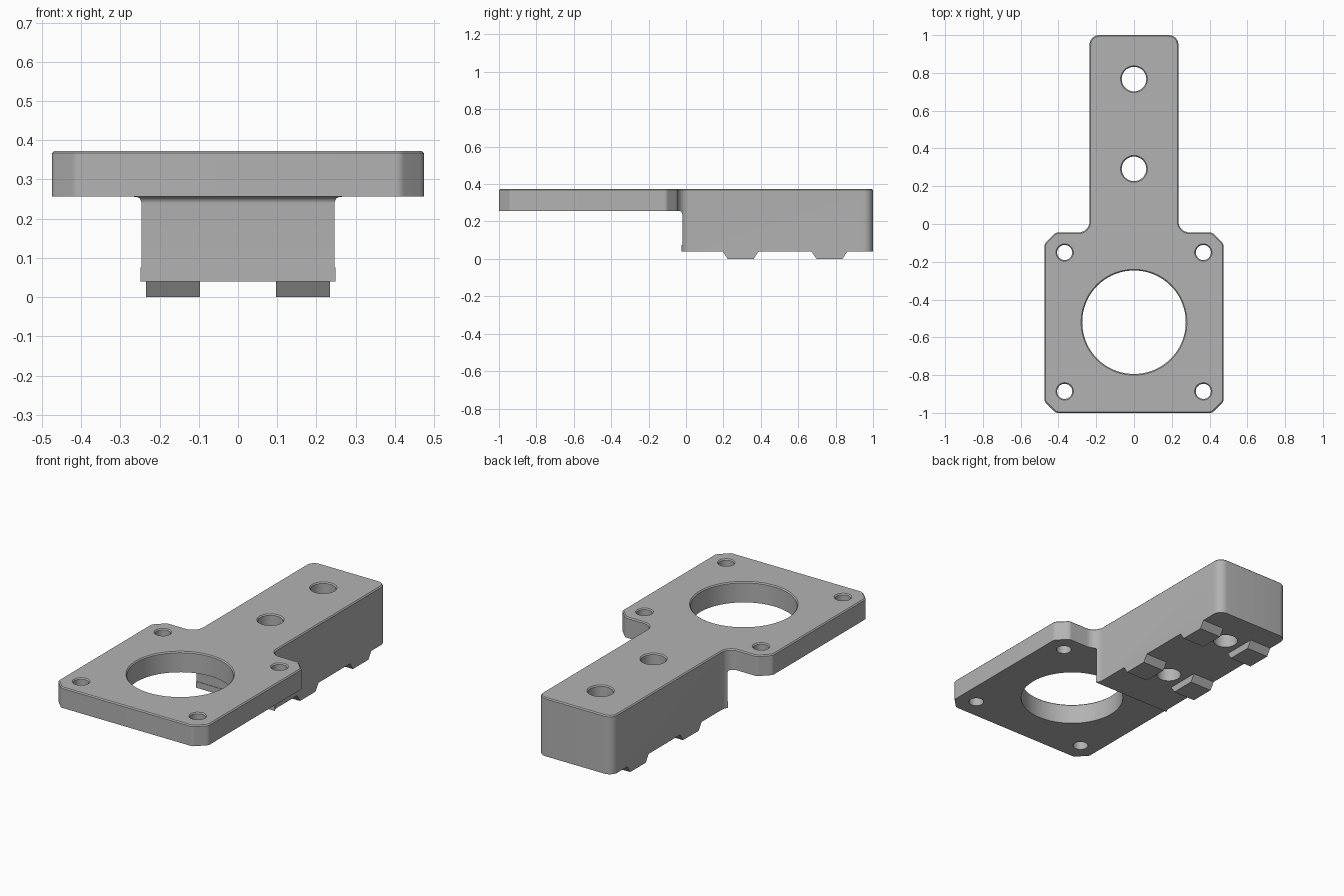
import bpy, bmesh, math
from mathutils import Vector

if "Cube" in bpy.data.objects:
    bpy.data.objects.remove(bpy.data.objects["Cube"], do_unlink=True)

TOP, PLATE_BOTTOM, ARM_BOTTOM = 0.373, 0.256, 0.04
EDGE = 0.006
HOLE_YS = (0.292, 0.767)

grey = bpy.data.materials.new("plain_grey")
grey.use_nodes = True
colour = (0.45, 0.45, 0.45, 1)
grey.diffuse_color = colour
grey.node_tree.nodes["Principled BSDF"].inputs["Base Color"].default_value = colour


def rounded(corners, steps=8):
    """Turn (a, b, radius) corners into a polygon with arcs."""
    points = []
    for i, (a, b, r) in enumerate(corners):
        p = Vector((a, b))
        if r == 0:
            points.append(p)
            continue
        u = (Vector(corners[i - 1][:2]) - p).normalized()
        v = (Vector(corners[(i + 1) % len(corners)][:2]) - p).normalized()
        half = u.angle(v) / 2
        centre = p + (u + v).normalized() * r / math.sin(half)
        start = p + u * r / math.tan(half) - centre
        turn = math.copysign(math.pi - 2 * half, u.x * v.y - u.y * v.x)
        for k in range(steps + 1):
            t = -turn * k / steps
            points.append(centre + Vector((start.x * math.cos(t) - start.y * math.sin(t),
                                           start.x * math.sin(t) + start.y * math.cos(t))))
    return points


def loft(bm, rings):
    """Closed solid through matching rings of points."""
    loops = [[bm.verts.new(p) for p in ring] for ring in rings]
    for low, high in zip(loops, loops[1:]):
        for i in range(len(low)):
            j = (i + 1) % len(low)
            bm.faces.new((low[i], low[j], high[j], high[i]))
    bm.faces.new(loops[0][::-1])
    return bm.faces.new(loops[-1])


def finish(bm, name):
    bmesh.ops.recalc_face_normals(bm, faces=bm.faces[:])
    mesh = bpy.data.meshes.new(name)
    bm.to_mesh(mesh)
    bm.free()
    obj = bpy.data.objects.new(name, mesh)
    mesh.materials.append(grey)
    bpy.context.collection.objects.link(obj)
    return obj


# Full-height body: square plate with clipped corners, blended into the arm
half = [(0.474, -1, 0), (0.474, -0.045, 0)]
half = [(0.414, -1, 0.03), (0.474, -0.94, 0.03), (0.474, -0.105, 0.03),
        (0.414, -0.045, 0.03), (0.235, -0.045, 0.06), (0.235, 1, 0.05)]
outline = rounded(half + [(-x, y, r) for x, y, r in reversed(half)])
bm = bmesh.new()
cap = loft(bm, [[(p.x, p.y, z) for p in outline] for z in (0, TOP)])
bmesh.ops.recalc_face_normals(bm, faces=bm.faces[:])
bmesh.ops.bevel(bm, geom=list(cap.edges), offset=EDGE, segments=1,
                affect='EDGES', clamp_overlap=False)
body = finish(bm, "mounting_bracket")

# Underside cutter: side profile with plate recess, fillet, lip and feet
profile = [(-1.2, PLATE_BOTTOM, 0), (-0.02, PLATE_BOTTOM, 0.017),
           (-0.02, 0.075, 0), (-0.023, 0.075, 0), (-0.023, ARM_BOTTOM, 0)]
for y in HOLE_YS:
    profile += [(y - 0.096, ARM_BOTTOM, 0), (y - 0.07, 0, 0),
                (y + 0.07, 0, 0), (y + 0.096, ARM_BOTTOM, 0)]
profile += [(1.2, ARM_BOTTOM, 0), (1.2, -0.1, 0), (-1.2, -0.1, 0)]
bm = bmesh.new()
loft(bm, [[(x, p.x, p.y) for p in rounded(profile)] for x in (-0.6, 0.6)])
underside_cutter = finish(bm, "underside_cutter")

# Channel that separates the left and right feet
bm = bmesh.new()
loft(bm, [[(x, y, z) for x, y in ((-0.097, 0.1), (0.097, 0.1), (0.097, 0.95), (-0.097, 0.95))]
          for z in (-0.1, ARM_BOTTOM)])
channel_cutter = finish(bm, "channel_cutter")

# Round holes with a small chamfer at the top
holes = [(0, -0.52, 0.274, 96)] + [(0, y, 0.065, 48) for y in HOLE_YS]
holes += [(sx * 0.367, y, 0.04, 40) for sx in (-1, 1) for y in (-0.151, -0.886)]
bm = bmesh.new()
for cx, cy, radius, sides in holes:
    angles = [math.tau * i / sides for i in range(sides)]
    loft(bm, [[(cx + r * math.cos(a), cy + r * math.sin(a), z) for a in angles]
              for r, z in ((radius, -0.1), (radius, TOP - EDGE), (radius + 0.02, TOP - EDGE + 0.02))])
hole_cutter = finish(bm, "hole_cutter")

# Apply the cuts, then drop the cutters
bpy.ops.object.select_all(action='DESELECT')
bpy.context.view_layer.objects.active = body
body.select_set(True)
for cutter in (underside_cutter, channel_cutter, hole_cutter):
    cutter.hide_render = True
    cut = body.modifiers.new(cutter.name, 'BOOLEAN')
    cut.operation = 'DIFFERENCE'
    cut.solver = 'EXACT'
    cut.object = cutter
    bpy.ops.object.modifier_apply(modifier=cut.name)
    bpy.data.objects.remove(cutter, do_unlink=True)

bpy.ops.object.shade_smooth_by_angle(angle=math.radians(30))
